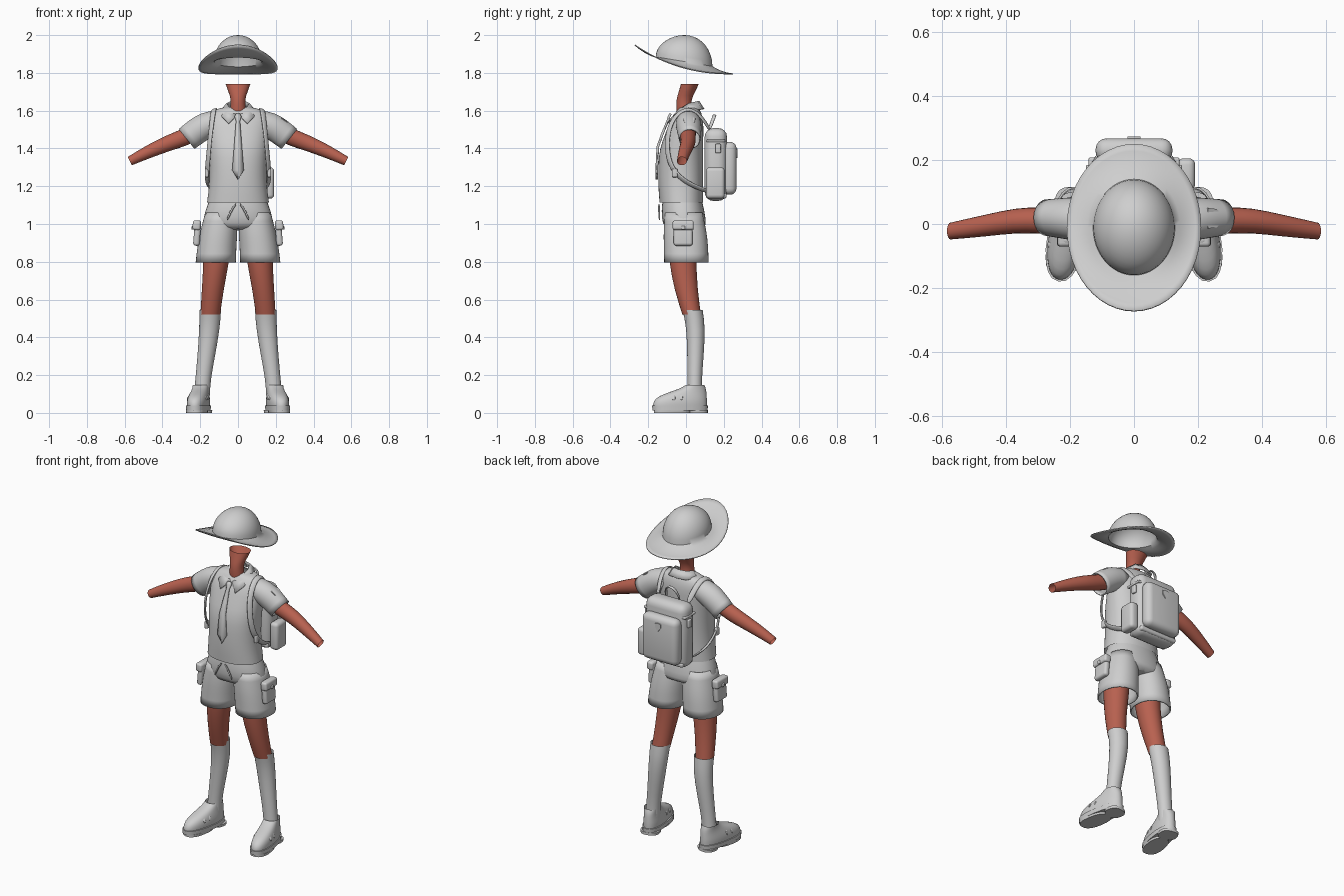
import bpy, bmesh, math
from mathutils import Vector, Matrix

if "Cube" in bpy.data.objects:
    bpy.data.objects.remove(bpy.data.objects["Cube"], do_unlink=True)


def material(name, rgb):
    m = bpy.data.materials.new(name)
    m.use_nodes = True
    m.diffuse_color = (*rgb, 1)
    m.node_tree.nodes["Principled BSDF"].inputs["Base Color"].default_value = (*rgb, 1)
    return m


CLOTH = material("grey_cloth", (0.62, 0.62, 0.62))
SKIN = material("brown_skin", (0.48, 0.12, 0.08))


def finish(name, bm, mat, mirror=False, subsurf=0, solid=0, bevel=0, move=None):
    """Turn a bmesh into a shaded object with its modifiers."""
    bmesh.ops.remove_doubles(bm, verts=bm.verts, dist=1e-5)
    bmesh.ops.recalc_face_normals(bm, faces=bm.faces)
    me = bpy.data.meshes.new(name)
    bm.to_mesh(me)
    bm.free()
    if move:
        me.transform(move)
    me.shade_smooth()
    me.set_sharp_from_angle(angle=math.radians(50))
    me.materials.append(mat)
    ob = bpy.data.objects.new(name, me)
    bpy.context.collection.objects.link(ob)
    if bevel:
        mod = ob.modifiers.new("bevel", "BEVEL")
        mod.width, mod.segments, mod.limit_method = bevel, 4, "ANGLE"
        me.shade_smooth()
        me.set_sharp_from_angle(angle=math.pi)
    if subsurf:
        mod = ob.modifiers.new("subsurf", "SUBSURF")
        mod.levels = mod.render_levels = subsurf
    if solid:
        mod = ob.modifiers.new("solid", "SOLIDIFY")
        mod.thickness, mod.offset = solid, -1
    if mirror:
        ob.modifiers.new("mirror", "MIRROR")
    return ob


def skin_rings(rings, caps=(False, False), closed=True):
    """Bridge successive rings of points with quads."""
    bm = bmesh.new()
    rows = [[bm.verts.new(p) for p in ring] for ring in rings]
    n = len(rows[0])
    for a, b in zip(rows, rows[1:]):
        for i in range(n if closed else n - 1):
            j = (i + 1) % n
            bm.faces.new((a[i], a[j], b[j], b[i]))
    for use, row in zip(caps, (rows[0], rows[-1])):
        if use:
            bm.faces.new(row)
    return bm


def oval(c, u, v, n=20, power=1.0):
    pts = []
    for i in range(n):
        a = math.tau * i / n
        co, si = math.cos(a), math.sin(a)
        pts.append(Vector(c) + u * math.copysign(abs(co) ** power, co)
                   + v * math.copysign(abs(si) ** power, si))
    return pts


def tube(name, path, mat, flat=True, power=1.0, caps=(False, False), n=20, **kw):
    """Path entries are x, y, z, half width, half depth along y."""
    rings = []
    for i, (x, y, z, ru, rv) in enumerate(path):
        a, b = path[max(i - 1, 0)], path[min(i + 1, len(path) - 1)]
        t = Vector((b[0] - a[0], 0, b[2] - a[2])).normalized()
        u = Vector((1, 0, 0)) if flat else Vector((0, 1, 0)).cross(t)
        rings.append(oval((x, y, z), u * ru, Vector((0, rv, 0)), n, power))
    return finish(name, skin_rings(rings, caps), mat, **kw)


def box(name, centre, size, bevel, tilt=0, **kw):
    bm = bmesh.new()
    bmesh.ops.create_cube(bm, size=1)
    move = (Matrix.Translation(centre) @ Matrix.Rotation(tilt, 4, "Y")
            @ Matrix.Diagonal((*size, 1)))
    bm.transform(move)
    return finish(name, bm, CLOTH, bevel=bevel, **kw)


def strap(name, pts, width, thick, hub, **kw):
    """Flat band along points, facing away from the hub."""
    pts, rings = [Vector(p) for p in pts], []
    for i, p in enumerate(pts):
        t = (pts[min(i + 1, len(pts) - 1)] - pts[max(i - 1, 0)]).normalized()
        w = t.cross(p - Vector(hub)).normalized()
        o = w.cross(t) * thick / 2
        w *= width / 2
        rings.append([p + w + o, p - w + o, p - w - o, p + w - o])
    return finish(name, skin_rings(rings, (True, True)), CLOTH, subsurf=2, **kw)


def badge(name, centre, normal, width, height, up, thick=0.009):
    """Plain shield plate."""
    nrm = Vector(normal).normalized()
    u = Vector(up).normalized()
    s = u.cross(nrm)
    outline = [(-1, .8), (0, 1), (1, .8), (.9, -.1), (0, -1), (-.9, -.1)]
    rings = [[Vector(centre) + s * x * width + u * z * height + nrm * d for x, z in outline]
             for d in (0, thick)]
    finish(name, skin_rings(rings, (True, True)), CLOTH)


# Sun hat: domed crown running into a tilted oval brim
def crown_base(y):
    return 1.86 - 0.167 * (y + 0.01)


hat = []
for k in range(10):
    phi = math.pi / 2 * (1 - k / 9)
    ring = oval((0, -0.01, 0), Vector((0.128 * math.cos(phi), 0, 0)),
                Vector((0, 0.15 * math.cos(phi), 0)), 48)
    for p in ring:
        p.z = crown_base(p.y) + (2.0 - crown_base(p.y)) * math.sin(phi)
    hat.append(ring)
edge = oval((0, -0.01, 0), Vector((0.21, 0, 0)), Vector((0, 0.26, 0)), 48)
for p in edge:
    p.z = 1.797 + 0.153 * max(0, 1 - (p.y + 0.27) / 0.52) ** 2.3
for k in range(1, 6):
    f = k / 5
    ring = [a.lerp(b, f) for a, b in zip(hat[9], edge)]
    for p in ring:
        p.z -= 0.03 * f * (1 - f)
    hat.append(ring)
finish("sun_hat", skin_rings(hat), CLOTH, solid=0.005)

# Neck, arms and legs
tube("neck", [(0, 0, 1.54, .05, .045), (0, -.012, 1.61, .042, .04), (0, -.012, 1.66, .036, .04),
              (0, .005, 1.70, .052, .044), (0, .02, 1.74, .066, .048)], SKIN, subsurf=1)
tube("arm", [(.2, .01, 1.5, .048, .045), (.29, .01, 1.455, .048, .044), (.36, .013, 1.432, .045, .042),
             (.47, -.006, 1.385, .037, .036), (.573, -.022, 1.333, .026, .028)],
     SKIN, flat=False, n=10, mirror=True, subsurf=1)
tube("leg", [(.108, -.02, .92, .075, .075), (.115, -.018, .8, .069, .073), (.134, 0, .65, .058, .062),
             (.147, .03, .52, .053, .05)], SKIN, mirror=True, subsurf=1)
tube("sock", [(.147, .035, .545, .058, .054), (.15, .053, .45, .055, .05), (.168, .05, .3, .047, .044),
              (.185, .046, .18, .041, .038), (.192, .046, .09, .043, .04)],
     CLOTH, mirror=True, subsurf=1)

# Shirt
tube("shirt_body", [(0, -.025, 1.115, .165, .116), (0, -.028, 1.2, .153, .12), (0, -.028, 1.3, .15, .12),
                    (0, -.025, 1.4, .157, .117), (0, -.008, 1.48, .163, .1), (0, .004, 1.55, .17, .089),
                    (0, .013, 1.59, .155, .068), (0, .015, 1.612, .11, .055), (0, .015, 1.62, .05, .04)],
     CLOTH, power=0.9, n=28, subsurf=1)
tube("sleeve", [(.1, .012, 1.545, .06, .065), (.17, .014, 1.525, .072, .07), (.225, .018, 1.487, .071, .064),
                (.272, .02, 1.45, .068, .058)], CLOTH, flat=False, mirror=True, subsurf=1, solid=.006)
inner = [(.006, -.066, 1.578), (.045, -.03, 1.612), (.06, .015, 1.64), (.04, .06, 1.65), (0, .07, 1.652)]
outer = [(.05, -.102, 1.535), (.087, -.066, 1.572), (.092, .02, 1.605), (.06, .085, 1.61), (0, .097, 1.61)]
finish("shirt_collar", skin_rings([inner, outer], closed=False), CLOTH, solid=.008, mirror=True)
tie = [(.01, -.082, 1.585), (.019, -.09, 1.57), (.011, -.098, 1.545), (.016, -.125, 1.48),
       (.021, -.15, 1.41), (.031, -.156, 1.285), (.001, -.156, 1.235)]
finish("neck_tie", skin_rings([[(x, y, z), (0, y - .006, z), (-x, y, z)] for x, y, z in tie],
                              closed=False), CLOTH, solid=.008)
badge("sleeve_patch", (.25, .018, 1.537), (.6, 0, .8), .032, .036, (-.8, 0, .6))

# Shorts with cargo pockets and drawstrings
tube("shorts_hips", [(0, -.02, 1.135, .15, .103), (0, -.017, 1.07, .176, .116), (0, -.008, 1.0, .193, .118),
                     (0, -.002, .965, .17, .1)], CLOTH, power=.9, caps=(False, True), subsurf=1)
tube("shorts_leg", [(.092, -.012, 1.06, .082, .1), (.1, -.006, .97, .1, .115), (.111, 0, .89, .104, .119),
                    (.118, .002, .797, .108, .119)], CLOTH, power=.93, mirror=True, subsurf=1, solid=.008)
box("cargo_pocket", (.216, -.015, .952), (.034, .1, .135), .014, tilt=-.08, mirror=True)
box("pocket_flap", (.219, -.015, .993), (.042, .112, .05), .012, tilt=-.08, mirror=True)
box("pocket_button", (.24, -.015, .98), (.012, .02, .02), .005, mirror=True)
strap("drawstring", [(.008, -.143, 1.11), (.035, -.143, 1.075), (.06, -.14, 1.015)],
      .012, .01, (0, 0, 1.06), mirror=True)

# Shoes, turned slightly outward
turn = Matrix.Translation((.195, .05, 0)) @ Matrix.Rotation(math.radians(10), 4, "Z")
shoe = dict(mirror=True, move=turn)
tube("shoe_upper", [(0, -.083, .03, .054, .146), (0, -.083, .06, .057, .147), (0, -.07, .088, .052, .132),
                    (0, -.04, .11, .046, .1), (0, -.012, .13, .043, .068), (0, -.002, .148, .044, .05)],
     CLOTH, power=.88, subsurf=1, **shoe)
tube("shoe_sole", [(0, -.083, .012, .058, .148), (0, -.083, .038, .06, .15)],
     CLOTH, power=.85, caps=(True, True), **shoe)
for part, y, depth in (("shoe_tread", -.125, .098), ("shoe_heel", .015, .05)):
    tube(part, [(0, y, 0, .054, depth), (0, y, .015, .056, depth)],
         CLOTH, power=.8, caps=(True, True), **shoe)
for part, y, z in (("upper_strap", -.085, .122), ("lower_strap", -.125, .11)):
    strap("shoe_" + part, [(-.054, y, .065), (-.045, y, z - .02), (0, y, z), (.045, y, z - .02),
                           (.054, y, .065)], .02, .012, (0, y + .02, .03), **shoe)

# Backpack
box("pack_body", (0, .158, 1.315), (.275, .118, .385), .045)
box("pack_front_pocket", (0, .23, 1.295), (.24, .075, .28), .034)
box("pack_lid_trim", (0, .158, 1.44), (.283, .1, .014), .005)
box("pack_base_trim", (0, .16, 1.15), (.25, .11, .03), .012)
box("pack_side_pouch", (.163, .155, 1.217), (.056, .1, .165), .02)
box("pack_side_buckle", (.142, .17, 1.4), (.016, .03, .05), .006, mirror=True)
badge("pack_shield", (0, .265, 1.375), (0, 1, 0), .02, .026, (0, 0, 1), .008)
strap("pack_handle", [(-.045, .12, 1.49), (-.04, .145, 1.56), (0, .155, 1.585), (.04, .145, 1.56),
                      (.045, .12, 1.49)], .02, .01, (0, .13, 1.48))
strap("shoulder_strap", [(.1, .13, 1.49), (.115, .09, 1.56), (.125, .035, 1.612), (.13, -.03, 1.602),
                         (.138, -.08, 1.54), (.148, -.1, 1.46), (.156, -.1, 1.37), (.164, -.07, 1.28),
                         (.164, 0, 1.22), (.15, .07, 1.19), (.125, .12, 1.17)],
      .034, .014, (.03, 0, 1.4), mirror=True)
box("strap_buckle", (.166, -.06, 1.27), (.02, .03, .045), .006, mirror=True)
